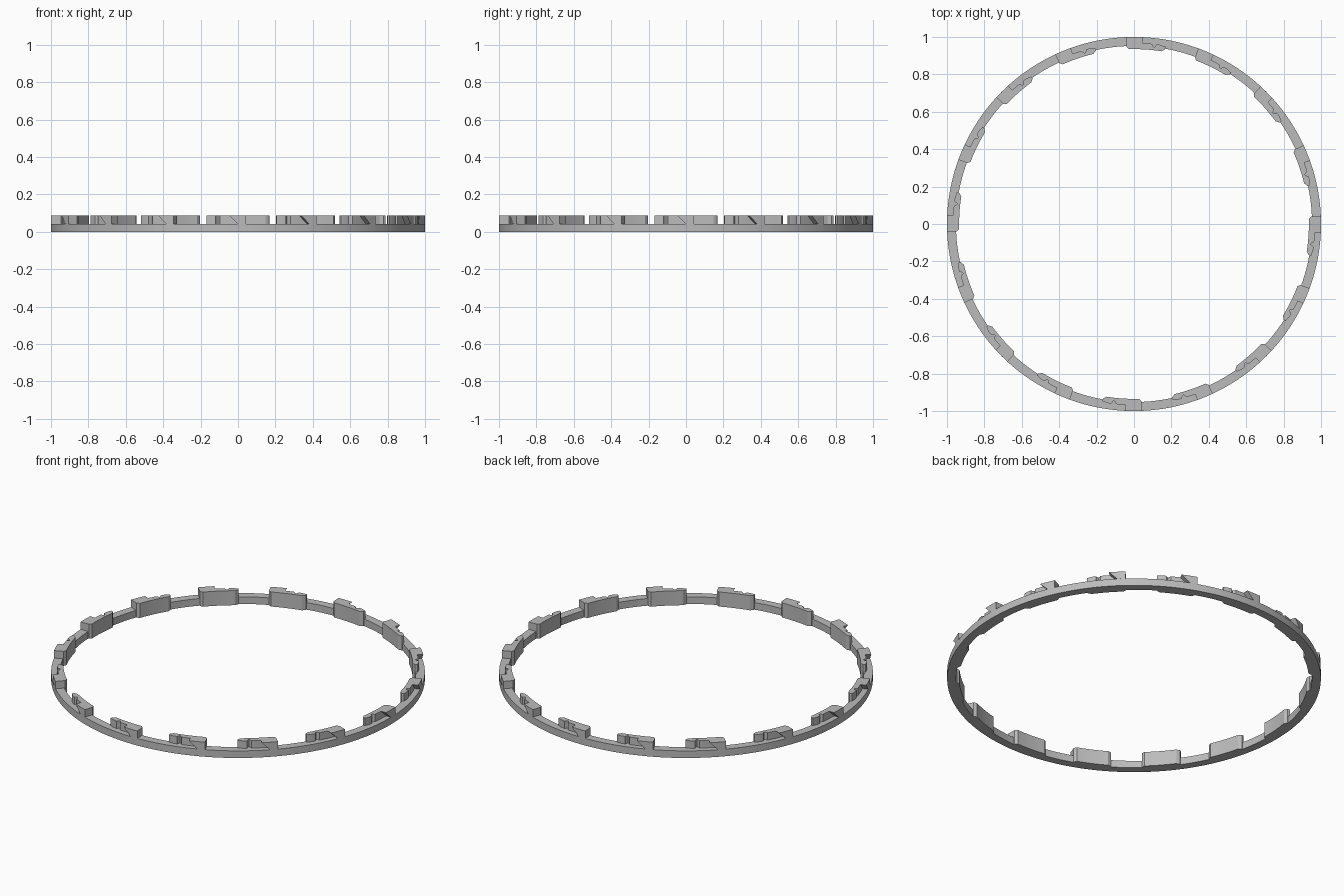
import bpy, bmesh, math

if "Cube" in bpy.data.objects:
    bpy.data.objects.remove(bpy.data.objects["Cube"])

R_OUT, R_IN, R_LUG, R_ARM = 1.0, 0.952, 0.935, 0.968
Z_RING, Z_TOP = 0.042, 0.086
COUNT = 16

grey = bpy.data.materials.new("light grey")
grey.diffuse_color = (0.5, 0.5, 0.5, 1)
grey.use_nodes = True
grey.node_tree.nodes["Principled BSDF"].inputs["Base Color"].default_value = grey.diffuse_color


def point(r, deg, z):
    """Angle runs clockwise from the +y direction."""
    a = math.radians(deg)
    return (r * math.sin(a), r * math.cos(a), z)


def finish(name, bm):
    bmesh.ops.recalc_face_normals(bm, faces=bm.faces)
    mesh = bpy.data.meshes.new(name)
    bm.to_mesh(mesh)
    bm.free()
    obj = bpy.data.objects.new(name, mesh)
    bpy.context.collection.objects.link(obj)
    mesh.materials.append(grey)
    bpy.ops.object.select_all(action='DESELECT')
    bpy.context.view_layer.objects.active = obj
    obj.select_set(True)
    bpy.ops.object.shade_smooth_by_angle(angle=math.radians(20))
    return obj


def prism(bm, lower, upper):
    """Closed solid between two matching outlines."""
    a = [bm.verts.new(p) for p in lower]
    b = [bm.verts.new(p) for p in upper]
    bm.faces.new(a)
    bm.faces.new(b)
    for i in range(len(a)):
        j = (i + 1) % len(a)
        bm.faces.new((a[i], a[j], b[j], b[i]))


def arc(r, a0, a1, n):
    return [(r, a0 + (a1 - a0) * i / n) for i in range(n + 1)]


# Base ring with a rectangular section
bm = bmesh.new()
SEG = 192
section = [(R_OUT, 0), (R_OUT, Z_RING), (R_IN, Z_RING), (R_IN, 0)]
loops = [[bm.verts.new(point(r, 360 * i / SEG, z)) for r, z in section]
         for i in range(SEG)]
for i in range(SEG):
    p, q = loops[i], loops[(i + 1) % SEG]
    for k in range(4):
        m = (k + 1) % 4
        bm.faces.new((p[k], p[m], q[m], q[k]))
finish("base_ring", bm)

# Outline of the inner wall and spring arm, with a rounded detent notch
notch = [(R_ARM - 0.016 * math.sin(math.pi * i / 6), 5.7 + 1.5 * i / 6)
         for i in range(7)]
wall = (arc(R_LUG, 9.0, -1.6, 8) + [(R_IN - 0.004, -2.4), (R_ARM, -2.4)]
        + arc(R_ARM, -1.2, 4.8, 4) + notch + [(R_ARM, 8.4), (0.962, 10.1), (0.948, 10.1)])
# Lower part of the wall, padding the inside of the ring
pad = (arc(R_LUG, 9.0, -1.6, 8) + [(R_IN - 0.004, -2.4)]
       + arc(R_IN + 0.004, -2.4, 10.1, 8) + [(0.948, 10.1)])

arms, pads, hooks = bmesh.new(), bmesh.new(), bmesh.new()
for n in range(COUNT):
    t = 360 * n / COUNT

    def at(outline, z):
        return [point(r, a + t, z) for r, a in outline]

    prism(arms, at(wall, Z_RING), at(wall, Z_TOP))
    prism(pads, at(pad, 0), at(pad, Z_RING))
    # Hook reaching the outer rim, undercut on the side of the arm
    low = arc(R_OUT, -2.4, 0.1, 3) + arc(R_ARM - 0.002, 0.1, -2.4, 3)
    top = arc(R_OUT, -2.4, 2.7, 3) + arc(R_ARM - 0.002, 2.7, -2.4, 3)
    prism(hooks, at(low, Z_RING), at(top, Z_TOP))

finish("locking_arms", arms)
finish("inner_pads", pads)
finish("locking_hooks", hooks)
